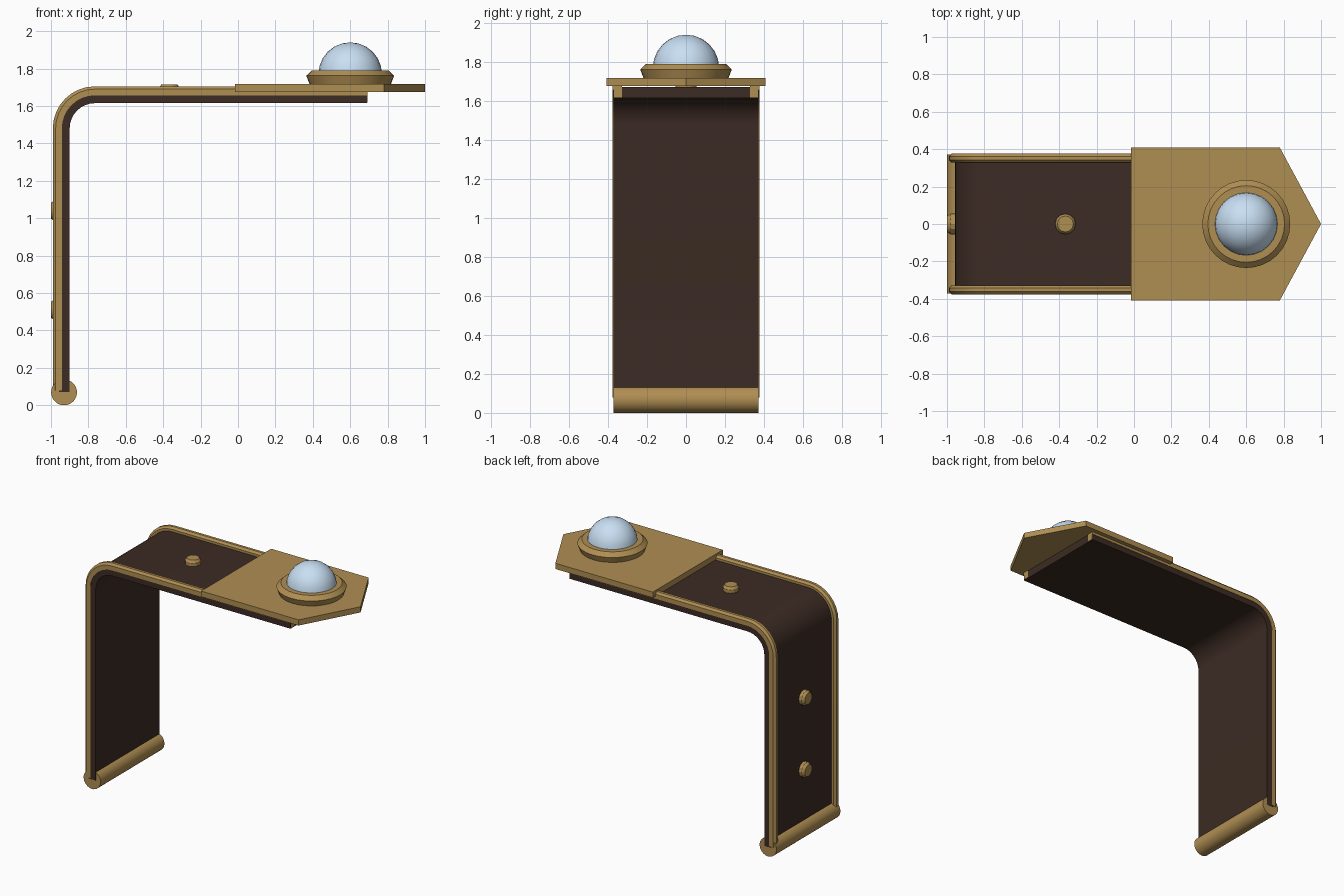
import bpy
import bmesh
from math import cos, sin, pi
from mathutils import Matrix, Vector

cube = bpy.data.objects.get("Cube")
if cube:
    bpy.data.objects.remove(cube, do_unlink=True)


def material(name, rgb):
    mat = bpy.data.materials.new(name)
    mat.use_nodes = True
    mat.diffuse_color = (*rgb, 1)
    node = next(n for n in mat.node_tree.nodes if n.type == 'BSDF_PRINCIPLED')
    node.inputs["Base Color"].default_value = (*rgb, 1)
    return mat


GOLD = material("brass", (0.43, 0.27, 0.085))
BROWN = material("dark_leather", (0.045, 0.024, 0.017))
BLUE = material("pale_glass", (0.58, 0.74, 0.9))


def finish(name, bm, mat, smooth_angle=None):
    bmesh.ops.recalc_face_normals(bm, faces=bm.faces)
    mesh = bpy.data.meshes.new(name)
    bm.to_mesh(mesh)
    bm.free()
    mesh.materials.append(mat)
    obj = bpy.data.objects.new(name, mesh)
    bpy.context.collection.objects.link(obj)
    if smooth_angle:
        bpy.ops.object.select_all(action='DESELECT')
        obj.select_set(True)
        bpy.context.view_layer.objects.active = obj
        bpy.ops.object.shade_smooth_by_angle(angle=smooth_angle)
    return obj


def bridge(bm, rings, closed=True):
    """Skin a list of equally long vertex rings and cap both ends."""
    for a, b in zip(rings, rings[1:]):
        for i in range(len(a)):
            j = (i + 1) % len(a)
            bm.faces.new((a[i], a[j], b[j], b[i]))
    if closed:
        bm.faces.new(rings[0])
        bm.faces.new(rings[-1])


def turned(name, profile, sides, mat, matrix):
    """Lathe a (radius, height) profile around its own z axis."""
    bm = bmesh.new()
    rings = [[bm.verts.new(matrix @ Vector((r * cos(2 * pi * i / sides),
                                            r * sin(2 * pi * i / sides), h)))
              for i in range(sides)] for r, h in profile]
    bridge(bm, rings)
    return finish(name, bm, mat, 0.5)


# Bent path of the strap's inner surface: (position, outward normal)
BEND_X, BEND_Z, INNER_R, STEPS = -0.765, 1.48, 0.135, 8


def bent_path(start_z, end_x):
    path = [(Vector((BEND_X - INNER_R, 0, start_z)), Vector((-1, 0, 0)))]
    for i in range(STEPS + 1):
        a = pi - i * pi / 2 / STEPS
        normal = Vector((cos(a), 0, sin(a)))
        path.append((Vector((BEND_X, 0, BEND_Z)) + normal * INNER_R, normal))
    path.append((Vector((end_x, 0, BEND_Z + INNER_R)), Vector((0, 0, 1))))
    return path


def sweep(name, section, path, mat, angle):
    """Sweep a (y, outward offset) section along the bent path."""
    bm = bmesh.new()
    rings = [[bm.verts.new(p + n * off + Vector((0, y, 0))) for y, off in section]
             for p, n in path]
    bridge(bm, rings)
    return finish(name, bm, mat, angle)


# Broad strap
HALF = 0.373
sweep("strap", [(-HALF, 0), (HALF, 0), (HALF, 0.058), (-HALF, 0.058)],
      bent_path(0.07, 0.69), BROWN, 0.5)

# Raised edge trims, left and right
trim = [(0.328, 0.004), (0.37, 0.004), (0.37, 0.042), (0.376, 0.042),
        (0.376, 0.075), (0.362, 0.09), (0.342, 0.09), (0.328, 0.075)]
for side, sign in (("left", 1), ("right", -1)):
    sweep(side + "_edge_trim", [(sign * y, off) for y, off in trim],
          bent_path(0.08, 0.692), GOLD, 0.5)

# Rolled bar at the foot
turned("foot_bar", [(0.069, -0.372), (0.069, 0.372)], 32, GOLD,
       Matrix.Translation((-0.93, 0, 0.069)) @ Matrix.Rotation(pi / 2, 4, 'X'))

# Rivets on the back and the top
rivet = [(0.055, -0.01), (0.055, 0.024), (0.043, 0.042)]
for name, z in (("lower_rivet", 0.51), ("upper_rivet", 1.04)):
    turned(name, rivet, 12, GOLD,
           Matrix.Translation((-0.957, 0, z)) @ Matrix.Rotation(-pi / 2, 4, 'Y'))
turned("top_rivet", rivet, 12, GOLD, Matrix.Translation((-0.367, 0, 1.673)))

# Pointed plate
outline = [(-0.015, -0.408), (0.78, -0.408), (1.0, 0), (0.78, 0.408), (-0.015, 0.408)]
bm = bmesh.new()
bridge(bm, [[bm.verts.new((x, y, z)) for x, y in outline] for z in (1.676, 1.718)])
finish("pointed_plate", bm, GOLD)

# Flared setting and glass dome
turned("dome_setting", [(0.215, 1.71), (0.235, 1.762), (0.205, 1.79), (0.172, 1.79)],
       32, GOLD, Matrix.Translation((0.6, 0, 0)))
bm = bmesh.new()
bmesh.ops.create_uvsphere(bm, u_segments=24, v_segments=12, radius=0.17,
                          matrix=Matrix.Translation((0.6, 0, 1.77)))
bmesh.ops.bisect_plane(bm, geom=bm.verts[:] + bm.edges[:] + bm.faces[:],
                       plane_co=(0, 0, 1.775), plane_no=(0, 0, 1), clear_inner=True)
finish("glass_dome", bm, BLUE, 0.7)
